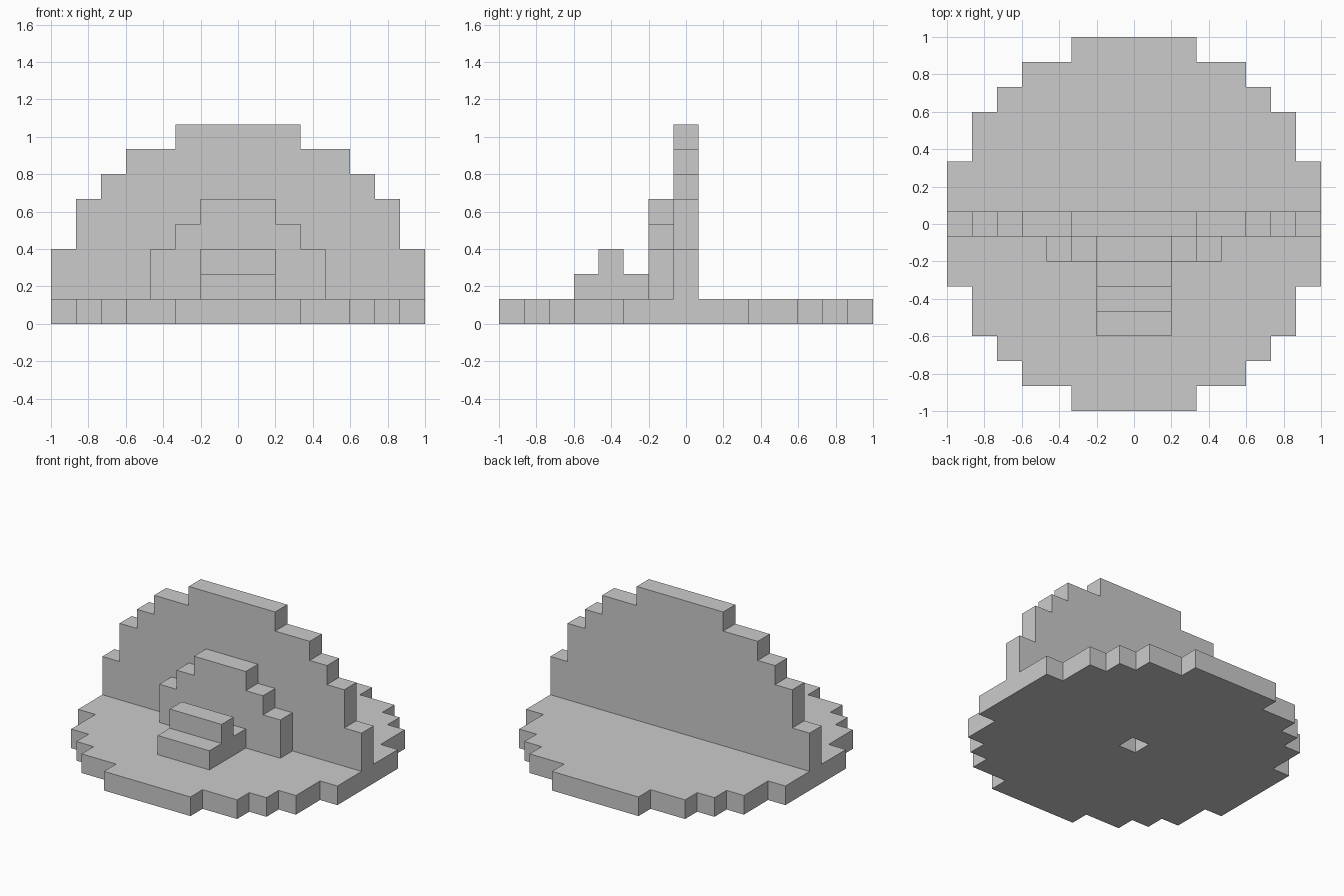
import bpy, bmesh
from mathutils import Vector

if "Cube" in bpy.data.objects:
    bpy.data.objects.remove(bpy.data.objects["Cube"])

U = 2 / 15  # one block


def extrude_profile(name, pts, to_3d, direction):
    """Extrude a closed 2D outline (in blocks) by one direction vector."""
    bm = bmesh.new()
    face = bm.faces.new([bm.verts.new(Vector(to_3d(a, b)) * U) for a, b in pts])
    ext = bmesh.ops.extrude_face_region(bm, geom=[face], use_keep_orig=True)
    moved = [g for g in ext["geom"] if isinstance(g, bmesh.types.BMVert)]
    bmesh.ops.translate(bm, verts=moved, vec=Vector(direction) * U)
    bmesh.ops.recalc_face_normals(bm, faces=bm.faces)
    mesh = bpy.data.meshes.new(name)
    bm.to_mesh(mesh)
    bm.free()
    obj = bpy.data.objects.new(name, mesh)
    bpy.context.collection.objects.link(obj)
    return obj


def staircase(steps, start):
    """Right-hand stepped edge, from (half width, top height) pairs."""
    pts, low = [], start
    for half, top in steps:
        pts += [(half, low), (half, top)]
        low = top
    return pts


def mirror_x(right):
    return right + [(-a, b) for a, b in reversed(right)]


def upright(name, pts, y0, depth):
    return extrude_profile(name, pts, lambda a, b: (a, y0, b), (0, depth, 0))


# Stepped circle quadrant shared by the floor disc and the upright half disc
circle = [(7.5, 2.5), (6.5, 4.5), (5.5, 5.5), (4.5, 6.5), (2.5, 7.5)]

# Floor disc
upper = staircase(circle, 0)[1:]
lower = [(a, -b) for a, b in reversed(upper)]
floor = extrude_profile("floor_disc", mirror_x(lower + upper),
                        lambda a, b: (a, b, 0), (0, 0, 1))

# Small square socket in the middle of the floor
bpy.ops.mesh.primitive_cube_add(size=1, location=(0, 0, U / 2))
cutter = bpy.context.object
cutter.name = "socket_cutter"
cutter.scale = (U, U, 3 * U)
cutter.hide_render = True
cutter.hide_viewport = True
cutter.display_type = 'WIRE'
cut = floor.modifiers.new("socket", 'BOOLEAN')
cut.operation = 'DIFFERENCE'
cut.solver = 'EXACT'
cut.object = cutter

# Upright half disc across the centre
wall_steps = [(half, top + 0.5) for half, top in circle]
upright("back_wall", mirror_x(staircase(wall_steps, 1)), -0.5, 1)

# Smaller stepped panel in front of the wall
upright("front_panel", mirror_x(staircase([(3.5, 3), (2.5, 4), (1.5, 5)], 1)), -1.5, 1)

# Low bench with a raised ridge, drawn from the side
bench = [(-4.5, 1), (-1.5, 1), (-1.5, 2), (-2.5, 2), (-2.5, 3),
         (-3.5, 3), (-3.5, 2), (-4.5, 2)]
extrude_profile("bench", bench, lambda a, b: (-1.5, a, b), (3, 0, 0))
